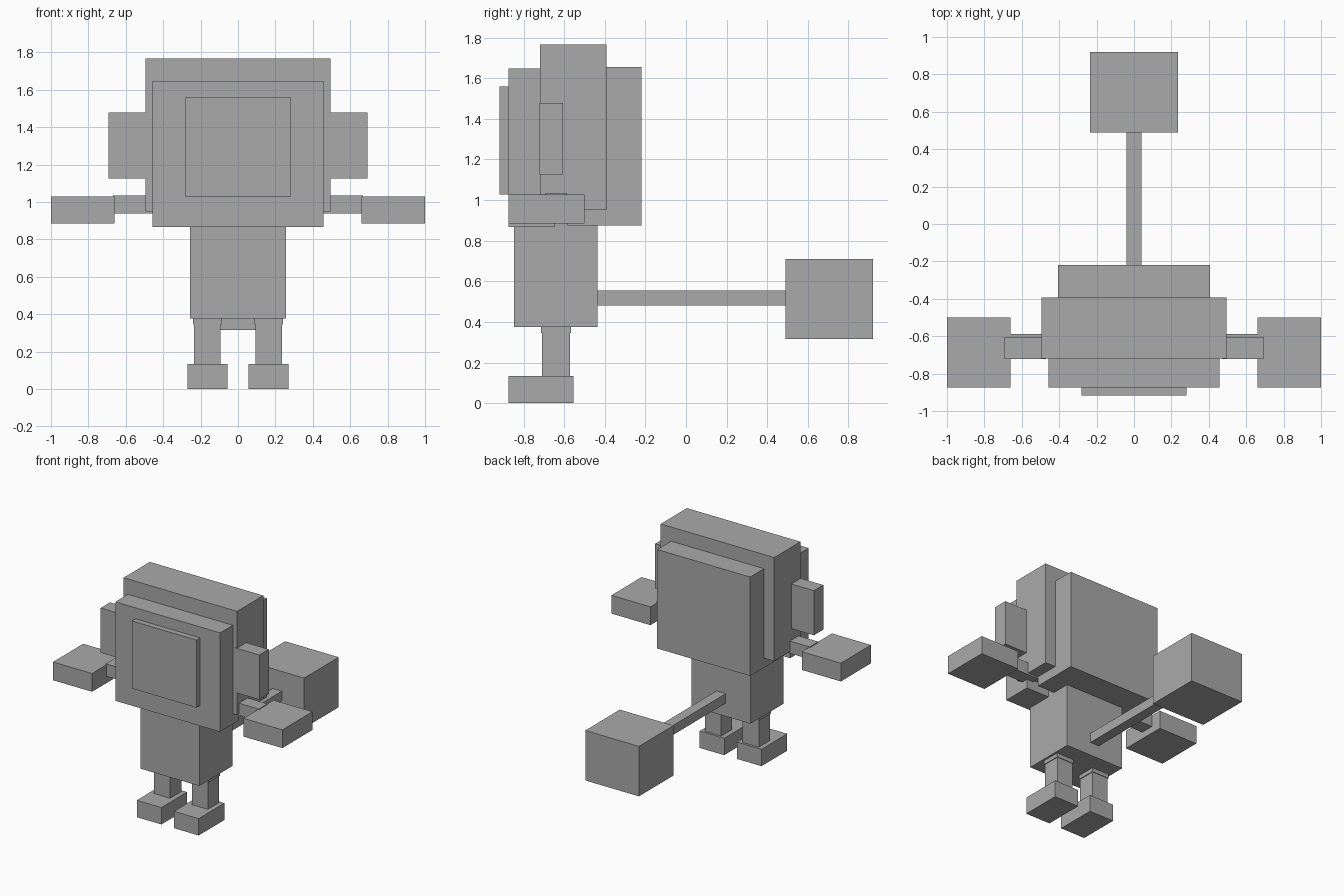
import bpy

cube = bpy.data.objects.get("Cube")
if cube:
    bpy.data.objects.remove(cube, do_unlink=True)

GREY = (0.4, 0.4, 0.4, 1)
grey = bpy.data.materials.new("plain grey")
grey.use_nodes = True
grey.diffuse_color = GREY
grey.node_tree.nodes["Principled BSDF"].inputs["Base Color"].default_value = GREY


def box(name, x, y, z):
    """Box between the given (low, high) ranges."""
    spans = (x, y, z)
    bpy.ops.mesh.primitive_cube_add(size=1, location=[(a + b) / 2 for a, b in spans])
    obj = bpy.context.object
    obj.name = name
    obj.scale = [b - a for a, b in spans]
    bpy.ops.object.transform_apply(location=False, rotation=False, scale=True)
    obj.data.materials.append(grey)


def centred(name, half, y, z):
    box(name, (-half, half), y, z)


def pair(name, x, y, z):
    box("left_" + name, x, y, z)
    box("right_" + name, (-x[1], -x[0]), y, z)


# Head: three overlapping slabs and a raised face plate
centred("head_front", 0.457, (-0.875, -0.645), (0.867, 1.647))
centred("head_middle", 0.495, (-0.718, -0.392), (0.95, 1.767))
centred("head_back", 0.405, (-0.585, -0.22), (0.875, 1.655))
centred("face_plate", 0.281, (-0.918, -0.86), (1.027, 1.56))
pair("ear", (0.47, 0.692), (-0.722, -0.605), (1.125, 1.477))

# Body and tail
centred("torso", 0.256, (-0.848, -0.437), (0.376, 0.92))
centred("tail_rod", 0.04, (-0.46, 0.5), (0.48, 0.555))
centred("tail_block", 0.234, (0.49, 0.92), (0.316, 0.71))

# Arms and hands
pair("arm", (0.4, 0.668), (-0.695, -0.587), (0.937, 1.034))
pair("hand", (0.66, 1.0), (-0.875, -0.5), (0.884, 1.028))

# Legs, hips and feet
pair("hip", (0.088, 0.24), (-0.715, -0.567), (0.345, 0.39))
pair("leg", (0.094, 0.234), (-0.71, -0.572), (0.12, 0.36))
pair("foot", (0.055, 0.27), (-0.875, -0.555), (0.0, 0.133))
